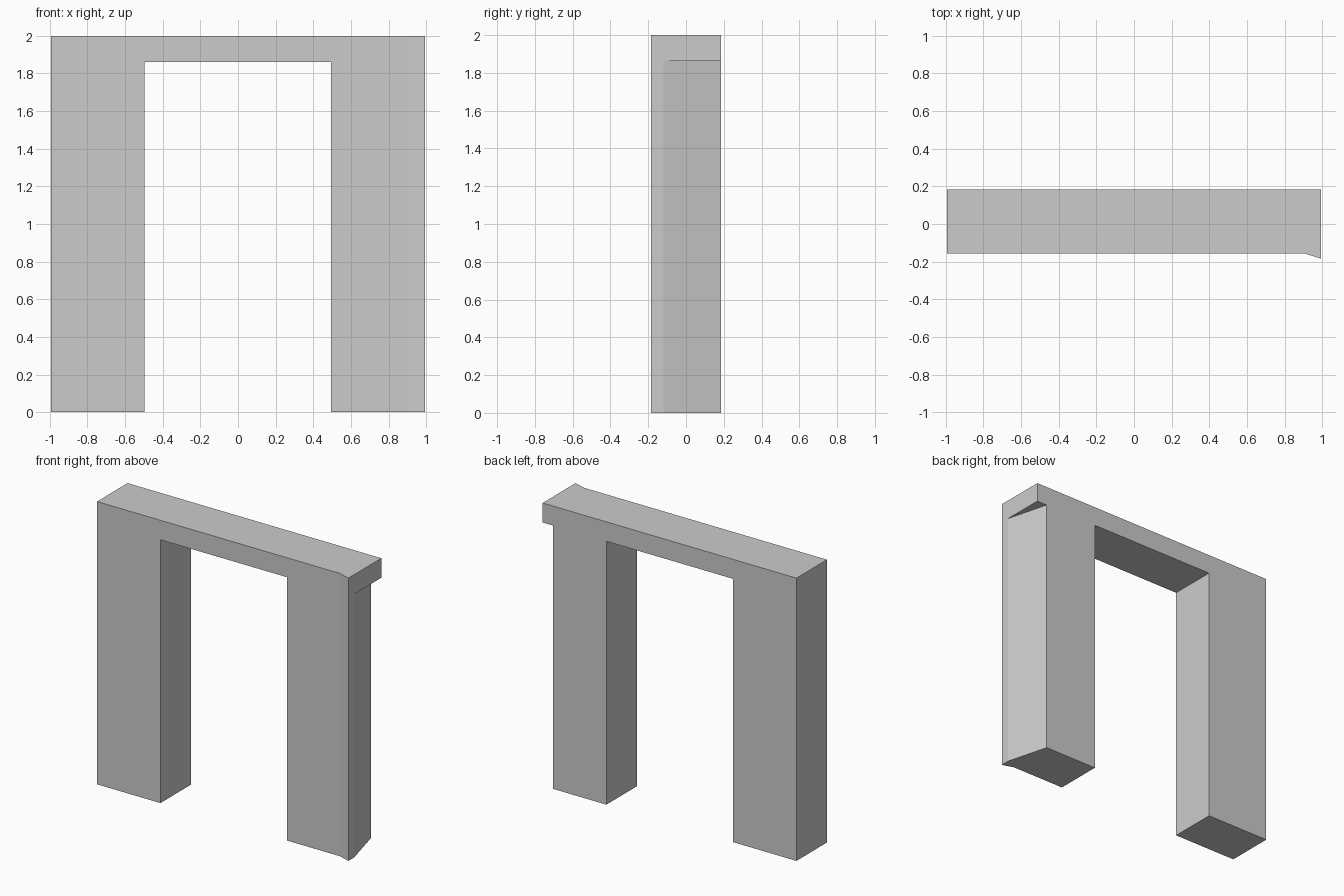
import bpy, bmesh

if "Cube" in bpy.data.objects:
    bpy.data.objects.remove(bpy.data.objects["Cube"])


def prism(name, outline, z0, z1):
    """Vertical prism from a plan outline."""
    bm = bmesh.new()
    face = bm.faces.new([bm.verts.new((x, y, z0)) for x, y in outline])
    top = bmesh.ops.extrude_face_region(bm, geom=[face])["geom"]
    moved = [v for v in top if isinstance(v, bmesh.types.BMVert)]
    bmesh.ops.translate(bm, verts=moved, vec=(0, 0, z1 - z0))
    bmesh.ops.recalc_face_normals(bm, faces=bm.faces)
    mesh = bpy.data.meshes.new(name)
    bm.to_mesh(mesh)
    bm.free()
    obj = bpy.data.objects.new(name, mesh)
    bpy.context.collection.objects.link(obj)
    return obj


def cut(target, cutter):
    mod = target.modifiers.new(cutter.name, 'BOOLEAN')
    mod.operation = 'DIFFERENCE'
    mod.solver = 'EXACT'
    mod.object = cutter
    bpy.context.view_layer.objects.active = target
    bpy.ops.object.modifier_apply(modifier=mod.name)
    bpy.data.objects.remove(cutter)


W, BACK, FRONT, TIP = 0.993, 0.184, -0.157, -0.184
LINTEL_Z = 1.862

# Door frame block, with the flared front right corner
frame = prism("door_frame",
              [(-W, FRONT), (0.908, FRONT), (W, TIP), (W, BACK), (-W, BACK)], 0, 2)

# Doorway opening
cut(frame, prism("opening_cutter",
                 [(-0.497, -0.5), (0.494, -0.5), (0.494, 0.5), (-0.497, 0.5)],
                 -0.5, LINTEL_Z))

# Slanted outer side of the right post, under the lintel
slope = (W - 0.912) / (BACK + 0.12)
cut(frame, prism("post_side_cutter",
                 [(W + 0.1 * slope, -0.22), (1.3, -0.22), (1.3, 0.384),
                  (0.912 - 0.2 * slope, 0.384), (W, -0.12)],
                 -0.5, LINTEL_Z))
